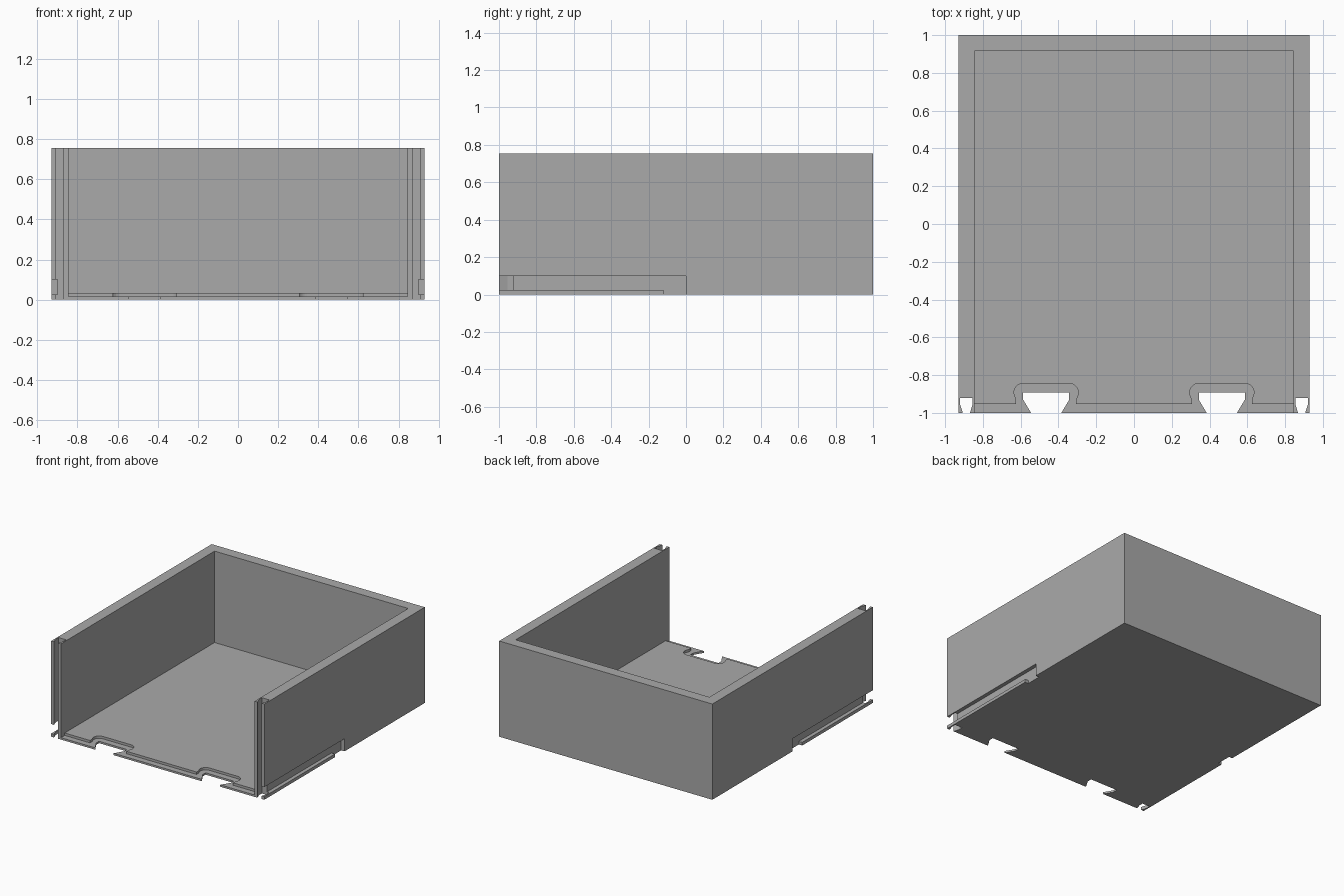
import bpy
import bmesh
from math import sin, cos, radians
from mathutils import Vector

cube = bpy.data.objects.get("Cube")
if cube:
    bpy.data.objects.remove(cube, do_unlink=True)

W, D, H = 0.93, 1.0, 0.755      # half width, half depth, height
INNER_X, INNER_Y = 0.845, 0.915
FLOOR, LEDGE = 0.034, 0.015
OUT = 1.1                       # overshoot of cutters

grey = bpy.data.materials.new("plain grey")
grey.use_nodes = True
colour = (0.4, 0.4, 0.4, 1)
grey.diffuse_color = colour
grey.node_tree.nodes["Principled BSDF"].inputs["Base Color"].default_value = colour


def prism(name, outline, low, high, axis="z"):
    """Extrude a 2D outline along z (outline in xy) or x (outline in yz)."""
    place = (lambda a, b, t: (a, b, t)) if axis == "z" else (lambda a, b, t: (t, a, b))
    direction = Vector((0, 0, high - low) if axis == "z" else (high - low, 0, 0))
    bm = bmesh.new()
    face = bm.faces.new([bm.verts.new(place(a, b, low)) for a, b in outline])
    top = bmesh.ops.extrude_face_region(bm, geom=[face])
    moved = [g for g in top["geom"] if isinstance(g, bmesh.types.BMVert)]
    bmesh.ops.translate(bm, verts=moved, vec=direction)
    bmesh.ops.recalc_face_normals(bm, faces=bm.faces)
    mesh = bpy.data.meshes.new(name)
    bm.to_mesh(mesh)
    bm.free()
    mesh.materials.append(grey)
    obj = bpy.data.objects.new(name, mesh)
    bpy.context.collection.objects.link(obj)
    return obj


def rect(a0, b0, a1, b1):
    return [(a0, b0), (a1, b0), (a1, b1), (a0, b1)]


def dovetail(x, mouth, wide, shoulder, back):
    """Slot from the front edge, narrow at the mouth and wide at the back."""
    flare = (wide - mouth) / (shoulder + D)
    start = mouth - flare * (OUT - D) * 0.1
    half = [(start, -D - 0.01), (wide, shoulder), (wide, back)]
    return [(x + w, y) for w, y in half] + [(x - w, y) for w, y in reversed(half)]


def ledge_outline():
    """Low front strip that swells around both floor dovetails."""
    points = [(-INNER_X, -OUT), (-INNER_X, -0.953)]
    for centre in (-W / 2, W / 2):
        left = [(-0.159, -0.953), (-0.160, -0.925)]
        for i in range(9):
            a = radians(195 - i * 105 / 8)
            left.append((-0.122 + 0.048 * cos(a), -0.892 + 0.048 * sin(a)))
        points += [(centre + x, y) for x, y in left]
        points += [(centre - x, y) for x, y in reversed(left)]
    return points + [(INNER_X, -0.953), (INNER_X, -OUT)]


# Solid block of the tray
tray = prism("open_front_tray", rect(-W, -D, W, D), 0, H)

# Interior and stepped front ledge
cutters = [
    prism("interior_cutter", rect(-INNER_X, -OUT, INNER_X, INNER_Y), FLOOR, 1),
    prism("ledge_cutter", ledge_outline(), LEDGE, 0.1),
]

# Dovetail slots and side rail recesses, mirrored left and right
recess = [(-OUT, 0.025), (-0.12, 0.025), (-0.12, -0.1), (0, -0.1), (0, 0.1), (-OUT, 0.1)]
for side, s in (("left", 1), ("right", -1)):
    cutters.append(prism(side + "_floor_dovetail_cutter",
                         dovetail(s * W / 2, 0.08, 0.122, -0.93, -0.893), -0.1, 0.1))
    cutters.append(prism(side + "_wall_slot_cutter",
                         dovetail(s * 0.8875, 0.019, 0.033, -0.955, -0.922), -0.1, 1))
    low, high = sorted((s * 0.9, s * OUT))
    cutters.append(prism(side + "_rail_recess_cutter", recess, low, high, "x"))

for cutter in cutters:
    cutter.hide_render = True
    cut = tray.modifiers.new(cutter.name, "BOOLEAN")
    cut.operation = "DIFFERENCE"
    cut.solver = "EXACT"
    cut.object = cutter

# Bake the cuts and discard the helpers
bpy.context.view_layer.update()
graph = bpy.context.evaluated_depsgraph_get()
carved = bpy.data.meshes.new_from_object(tray.evaluated_get(graph))
tray.modifiers.clear()
tray.data = carved
carved.name = "open_front_tray"
carved.materials.clear()
carved.materials.append(grey)
for face in carved.polygons:
    face.material_index = 0
for cutter in cutters:
    bpy.data.objects.remove(cutter, do_unlink=True)
